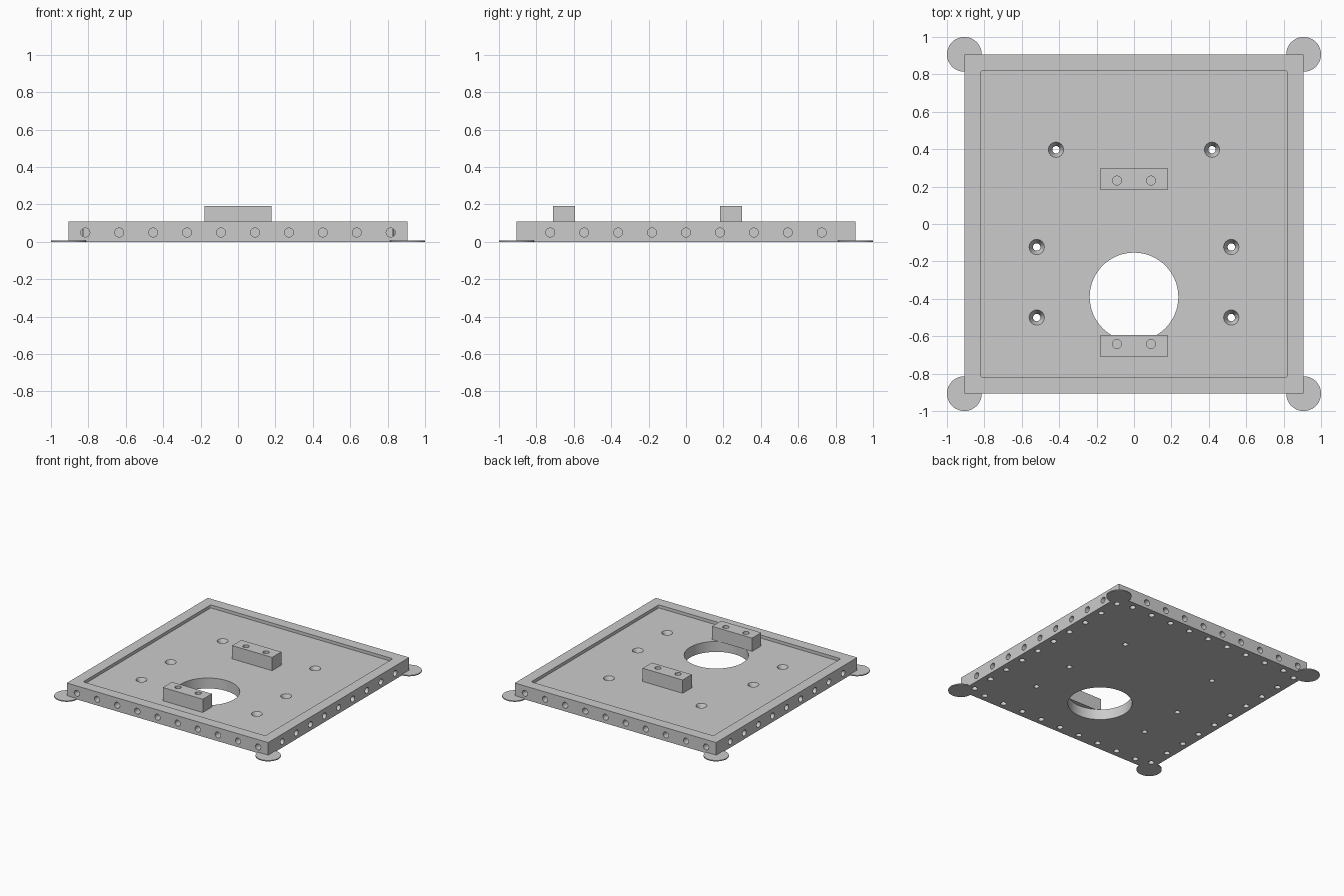
import bpy, bmesh
from math import pi
from mathutils import Matrix, Vector

cube = bpy.data.objects.get("Cube")
if cube:
    bpy.data.objects.remove(cube, do_unlink=True)

grey = bpy.data.materials.new("plain grey")
grey.use_nodes = True
colour = (0.6, 0.6, 0.6, 1)
grey.diffuse_color = colour
grey.node_tree.nodes["Principled BSDF"].inputs["Base Color"].default_value = colour

HALF, RIM, FLOOR = 0.907, 0.11, 0.085
RECESS, PITCH, PEG = 0.82, 0.1814, 0.024


def finish(name, bm):
    bmesh.ops.recalc_face_normals(bm, faces=bm.faces)
    mesh = bpy.data.meshes.new(name)
    bm.to_mesh(mesh)
    bm.free()
    mesh.materials.append(grey)
    obj = bpy.data.objects.new(name, mesh)
    bpy.context.collection.objects.link(obj)
    return obj


def add_box(bm, low, high):
    low, high = Vector(low), Vector(high)
    size = Matrix.Diagonal((high - low).to_4d())
    size[3][3] = 1
    move = Matrix.Translation((low + high) / 2)
    return bmesh.ops.create_cube(bm, size=1, matrix=move @ size)["verts"]


def add_rod(bm, start, end, r1, r2=None, sides=24):
    start, end = Vector(start), Vector(end)
    axis = end - start
    turn = axis.to_track_quat('Z', 'Y').to_matrix().to_4x4()
    bmesh.ops.create_cone(bm, cap_ends=True, segments=sides, radius1=r1,
                          radius2=r1 if r2 is None else r2, depth=axis.length,
                          matrix=Matrix.Translation((start + end) / 2) @ turn)


def combine(obj, bm, operation='DIFFERENCE'):
    tool = finish("cutter", bm)
    tool.hide_render = True
    mod = obj.modifiers.new("shape", 'BOOLEAN')
    mod.operation, mod.solver, mod.object = operation, 'EXACT', tool
    bpy.context.view_layer.objects.active = obj
    bpy.ops.object.modifier_apply(modifier=mod.name)
    bpy.data.objects.remove(tool, do_unlink=True)


def smooth(obj):
    bpy.ops.object.select_all(action='DESELECT')
    obj.select_set(True)
    bpy.context.view_layer.objects.active = obj
    bpy.ops.object.shade_smooth_by_angle(angle=pi / 6)


# Square tray
bm = bmesh.new()
add_box(bm, (-HALF, -HALF, 0), (HALF, HALF, RIM))
tray = finish("tray", bm)

# Shallow recess with slightly rounded corners
bm = bmesh.new()
add_box(bm, (-RECESS, -RECESS, FLOOR), (RECESS, RECESS, 0.2))
upright = [e for e in bm.edges
           if abs(e.verts[0].co.z - e.verts[1].co.z) > 0.05]
bmesh.ops.bevel(bm, geom=upright, offset=0.012, segments=4, profile=0.5, affect='EDGES')
combine(tray, bm)

# Large round opening
bm = bmesh.new()
add_rod(bm, (0, -0.39, -0.1), (0, -0.39, 0.2), 0.237, sides=64)
combine(tray, bm)

# Countersunk screw holes
screws = [(s * x, y) for s in (-1, 1) for x, y in ((0.417, 0.397), (0.52, -0.123), (0.52, -0.5))]
bm = bmesh.new()
for x, y in screws:
    add_rod(bm, (x, y, -0.05), (x, y, 0.15), 0.02)
combine(tray, bm)
bm = bmesh.new()
for x, y in screws:
    add_rod(bm, (x, y, 0.045), (x, y, FLOOR + 0.002), 0.019, 0.042)
combine(tray, bm)

# Round sockets in the four sides: ten front and back, nine left and right
ten = [(i - 4.5) * PITCH for i in range(10)]
nine = [(i - 4) * PITCH for i in range(9)]
bm = bmesh.new()
for s in (-1, 1):
    for x in ten:
        add_rod(bm, (x, s, 0.05), (x, s * 0.817, 0.05), PEG)
    for y in nine:
        add_rod(bm, (s, y, 0.05), (s * 0.817, y, 0.05), PEG)
combine(tray, bm)

# Staggered sockets in the underside
bm = bmesh.new()
for s in (-1, 1):
    for x in nine:
        add_rod(bm, (x, s * 0.85, -0.05), (x, s * 0.85, 0.08), 0.022)
    for y in ten:
        add_rod(bm, (s * 0.85, y, -0.05), (s * 0.85, y, 0.08), 0.022)
combine(tray, bm)

smooth(tray)

# Thin corner discs, with the tray's corner cut out of them
for sx, side in ((-1, "right"), (1, "left")):
    for sy, end in ((-1, "front"), (1, "back")):
        bm = bmesh.new()
        x, y = sx * HALF, sy * HALF
        add_rod(bm, (x, y, 0), (x, y, 0.008), 1 - HALF, sides=48)
        disc = finish(f"{end}_{side}_corner_disc", bm)
        bm = bmesh.new()
        add_box(bm, (-HALF, -HALF, -0.1), (HALF, HALF, 0.2))
        combine(disc, bm)
        smooth(disc)

# Two raised blocks, each with a pair of sockets
for name, y0, y1, hole_y in (("front_block", -0.71, -0.593, -0.642),
                             ("back_block", 0.182, 0.3, 0.232)):
    bm = bmesh.new()
    add_box(bm, (-0.18, y0, FLOOR), (0.18, y1, 0.193))
    block = finish(name, bm)
    bm = bmesh.new()
    for x in (-0.0907, 0.0907):
        add_rod(bm, (x, hole_y, 0.11), (x, hole_y, 0.3), PEG)
    combine(block, bm)
    smooth(block)
